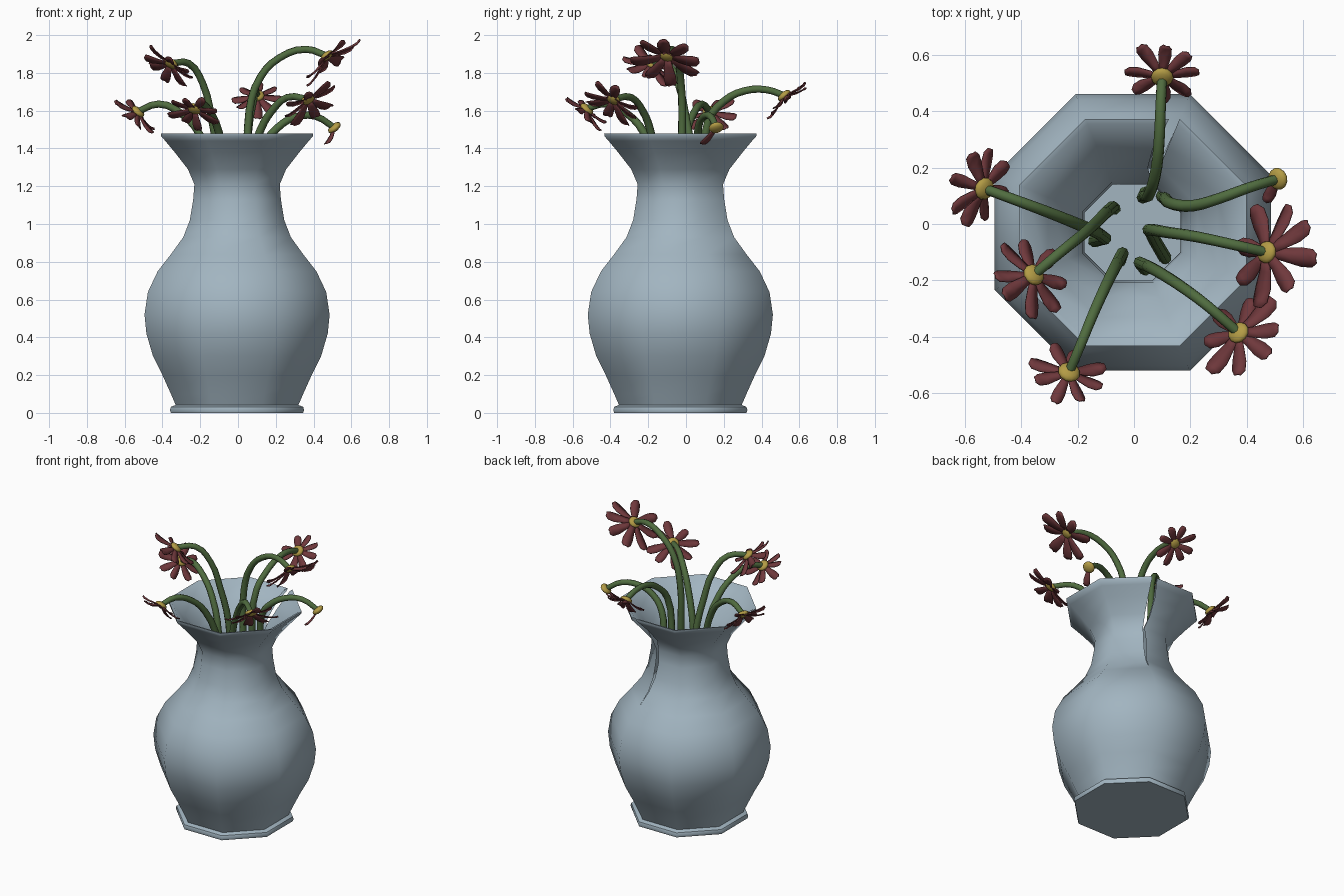
import bpy, bmesh, math, random
from mathutils import Vector

if "Cube" in bpy.data.objects:
    bpy.data.objects.remove(bpy.data.objects["Cube"])

random.seed(4)


def material(name, rgb):
    m = bpy.data.materials.new(name)
    m.diffuse_color = (*rgb, 1)
    m.use_nodes = True
    m.node_tree.nodes["Principled BSDF"].inputs["Base Color"].default_value = m.diffuse_color
    return m


GLAZE = material("glaze", (0.36, 0.46, 0.53))
GREEN = material("stem_green", (0.08, 0.15, 0.05))
RED = material("petal_red", (0.16, 0.04, 0.045))
YELLOW = material("centre_yellow", (0.45, 0.33, 0.06))


def finish(name, bm, mat, angle):
    bmesh.ops.recalc_face_normals(bm, faces=bm.faces)
    me = bpy.data.meshes.new(name)
    bm.to_mesh(me)
    bm.free()
    ob = bpy.data.objects.new(name, me)
    bpy.context.collection.objects.link(ob)
    me.materials.append(mat)
    bpy.ops.object.select_all(action='DESELECT')
    ob.select_set(True)
    bpy.context.view_layer.objects.active = ob
    bpy.ops.object.shade_smooth_by_angle(angle=math.radians(angle))
    return ob


# Vase: eight-sided, profile of (half width across flats, height), outside then inside
OUTER = [(.35, 0), (.355, .015), (.35, .032), (.325, .042), (.35, .1), (.395, .2), (.445, .3),
         (.48, .42), (.49, .52), (.472, .64), (.42, .75), (.35, .84), (.285, .93), (.25, 1.02),
         (.232, 1.13), (.226, 1.21), (.26, 1.29), (.33, 1.38), (.38, 1.44), (.402, 1.465), (.403, 1.48)]
INNER = [(.385, 1.475), (.30, 1.38), (.23, 1.29), (.178, 1.2), (.17, 1.1), (.185, 1.0), (.24, .9),
         (.36, .75), (.43, .55), (.41, .38), (.34, .2), (.29, .08)]
CRACK = [(.9, 0), (1.02, .012), (1.13, .02), (1.2, .006), (1.3, .045), (1.36, .055), (1.5, .035)]


def crack_width(z):
    for (a, wa), (b, wb) in zip(CRACK, CRACK[1:]):
        if a <= z <= b:
            return wa + (wb - wa) * (z - a) / (b - a)
    return 0


bm = bmesh.new()
rings = []
for r, z in OUTER + INNER:
    R = r / math.cos(math.pi / 8)
    ring = []
    for k in range(9):
        a = math.radians(67.5 + 45 * k)
        x = R * math.cos(a) - .005
        if k == 0:
            x -= crack_width(z)      # crack opens along one back corner
        ring.append(bm.verts.new((x, R * math.sin(a) - .03, z)))
    rings.append(ring)
for lo, hi in zip(rings, rings[1:]):
    for k in range(8):
        bm.faces.new((lo[k], lo[k + 1], hi[k + 1], hi[k]))
bm.faces.new(rings[0][:8])
bm.faces.new(rings[-1][:8])
bmesh.ops.remove_doubles(bm, verts=bm.verts, dist=.0005)
finish("vase", bm, GLAZE, 50)


def stem(name, pts):
    cu = bpy.data.curves.new(name, 'CURVE')
    cu.dimensions = '3D'
    cu.resolution_u = 3
    cu.bevel_depth = .021
    cu.bevel_resolution = 2
    cu.use_fill_caps = True
    sp = cu.splines.new('BEZIER')
    sp.bezier_points.add(len(pts) - 1)
    for i, (b, p) in enumerate(zip(sp.bezier_points, pts)):
        b.co = p
        b.handle_left_type = b.handle_right_type = 'AUTO'
        b.radius = 1.1 - .25 * i / (len(pts) - 1)
    cu.materials.append(GREEN)
    bpy.context.collection.objects.link(bpy.data.objects.new(name, cu))


# Petal outline: (distance along, half width, forward curl)
PETAL = [(.1, .09, 0), (.35, .13, .06), (.65, .18, .09), (.88, .17, .08), (1, .09, .03)]


def flower(name, head, heading, radius, angles):
    """Head faces outward and down along its stem."""
    tilt = math.radians(50)
    h = Vector((heading[0], heading[1], 0)).normalized()
    face = h * math.cos(tilt) - Vector((0, 0, math.sin(tilt)))
    up = h * math.sin(tilt) + Vector((0, 0, math.cos(tilt)))
    side = up.cross(face)
    head = Vector(head)
    # Yellow centre
    bm = bmesh.new()
    bmesh.ops.create_uvsphere(bm, u_segments=12, v_segments=8, radius=.04)
    for v in bm.verts:
        c = v.co.copy()
        v.co = head + side * c.x + up * c.y + face * c.z * .5
    finish(name + "_centre", bm, YELLOW, 60)
    # Petals
    bm = bmesh.new()
    for deg in angles:
        a = math.radians(deg + random.uniform(-6, 6))
        d = up * math.cos(a) + side * math.sin(a)
        w = face.cross(d)
        L = radius * random.uniform(.88, 1.05)
        cup = random.uniform(.0, .25)
        twist = random.uniform(-.35, .35)
        rows = []
        for t, hw, curl in PETAL:
            c = head + d * L * t + face * L * (cup * t + curl)
            e = (w + face * twist * t) * hw * L
            rows.append([bm.verts.new(p) for p in (c - e, c - face * L * .03, c + e)])
        for p, q in zip(rows, rows[1:]):
            for i in (0, 1):
                bm.faces.new((p[i], p[i + 1], q[i + 1], q[i]))
    ob = finish(name + "_petals", bm, RED, 60)
    s = ob.modifiers.new("thickness", 'SOLIDIFY')
    s.thickness = .005


FULL = [i * 45 for i in range(8)]
# Each flower: petal length, petal angles, stem points from vase floor to head
FLOWERS = {
    "back_flower": (.145, FULL, [(.04, .11, .09), (.04, .1, 1.3), (.06, .12, 1.55), (.08, .2, 1.65),
                                 (.09, .31, 1.705), (.095, .43, 1.71), (.1, .52, 1.68)]),
    "right_flower": (.12, [205], [(.12, .09, .09), (.11, .09, 1.25), (.14, .07, 1.42), (.21, .065, 1.51),
                                  (.3, .09, 1.565), (.41, .13, 1.57), (.51, .16, 1.51)]),
    "tall_flower": (.195, FULL, [(.11, -.12, .09), (.06, -.03, 1.3), (.06, -.02, 1.6), (.12, -.03, 1.78),
                                 (.22, -.045, 1.88), (.36, -.075, 1.925), (.47, -.1, 1.89)]),
    "front_right_flower": (.165, FULL, [(.04, -.16, .09), (.05, -.15, 1.25), (.12, -.19, 1.5),
                                        (.18, -.23, 1.6), (.26, -.29, 1.67), (.37, -.385, 1.66)]),
    "front_left_flower": (.14, FULL, [(-.05, -.13, .09), (-.06, -.14, 1.25), (-.1, -.22, 1.48),
                                      (-.145, -.32, 1.59), (-.19, -.43, 1.635), (-.23, -.525, 1.61)]),
    "left_flower": (.155, FULL, [(-.07, .055, .09), (-.1, .04, 1.3), (-.14, .0, 1.56), (-.185, -.04, 1.74),
                                 (-.26, -.1, 1.85), (-.355, -.18, 1.85)]),
    "far_left_flower": (.15, FULL, [(-.14, -.06, .09), (-.13, -.03, 1.25), (-.2, .0, 1.47),
                                    (-.3, .04, 1.585), (-.42, .085, 1.635), (-.53, .125, 1.595)]),
}
for name, (radius, angles, pts) in FLOWERS.items():
    stem(name + "_stem", pts)
    a, b = Vector(pts[-2]), Vector(pts[-1])
    flower(name, b, b - a, radius, angles)
